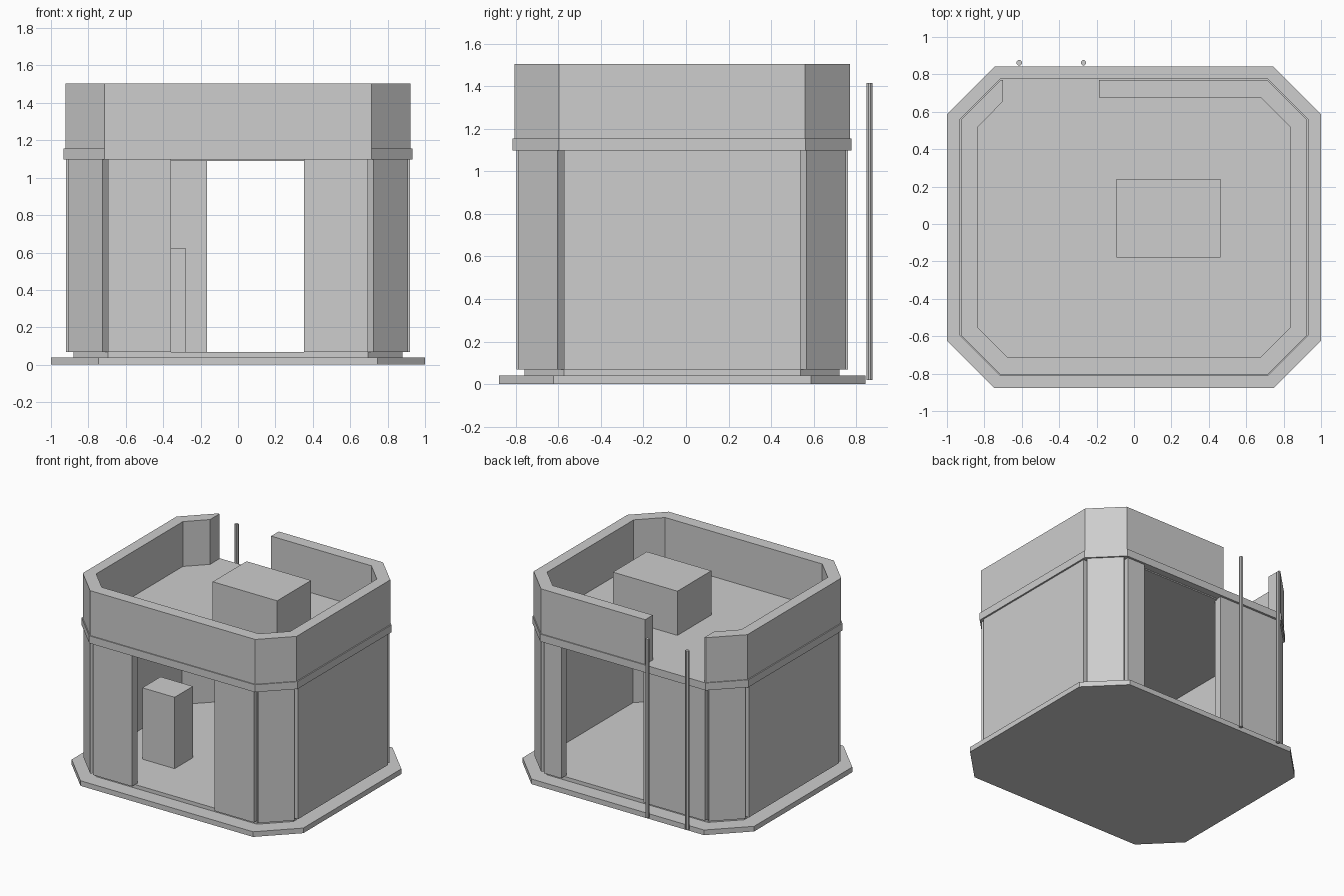
import bpy, bmesh
from math import pi

cube = bpy.data.objects.get("Cube")
if cube:
    bpy.data.objects.remove(cube, do_unlink=True)

grey = bpy.data.materials.new("plain_grey")
grey.use_nodes = True
COLOUR = (0.61, 0.61, 0.61, 1)
grey.diffuse_color = COLOUR
grey.node_tree.nodes["Principled BSDF"].inputs["Base Color"].default_value = COLOUR

CY = -0.018          # the building sits slightly forward of centre
FLOOR, CEILING, LEDGE, ROOF = 0.068, 1.088, 1.097, 1.155


def prism(name, outline, z0, z1):
    """Extrude a flat outline from z0 up to z1."""
    bm = bmesh.new()
    face = bm.faces.new([bm.verts.new((x, y, z0)) for x, y in outline])
    top = bmesh.ops.extrude_face_region(bm, geom=[face])["geom"]
    moved = [v for v in top if isinstance(v, bmesh.types.BMVert)]
    bmesh.ops.translate(bm, verts=moved, vec=(0, 0, z1 - z0))
    bmesh.ops.recalc_face_normals(bm, faces=bm.faces)
    mesh = bpy.data.meshes.new(name)
    bm.to_mesh(mesh)
    bm.free()
    mesh.materials.append(grey)
    obj = bpy.data.objects.new(name, mesh)
    bpy.context.collection.objects.link(obj)


def box(name, x0, x1, y0, y1, z0, z1):
    prism(name, [(x0, y0), (x1, y0), (x1, y1), (x0, y1)], z0, z1)


def octagon(hx, hy, cut):
    """Rectangle with chamfered corners, clockwise from the back right."""
    a, b = hx - cut, hy - cut
    pts = [(a, hy), (hx, b), (hx, -b), (a, -hy),
           (-a, -hy), (-hx, -b), (-hx, b), (-a, hy)]
    return [(x, y + CY) for x, y in pts]


# Stacked slabs
HX, HY, CUT = 0.88, 0.74, 0.185
prism("base_slab", octagon(1.0, 0.86, 0.255), 0, 0.04)
prism("floor_slab", octagon(HX, HY, CUT), 0.04, FLOOR)
prism("ceiling_plate", octagon(HX, HY, CUT), CEILING, LEDGE)
prism("roof_slab", octagon(0.932, 0.796, 0.217), LEDGE, ROOF)

# Walls with front and back doorways, hung just outside the floor edge
PROUD, T = 0.039, 0.065
ax, ay = HX - CUT, HY - CUT
wx, wy = HX + PROUD, HY + PROUD
front, back = CY - wy, CY + wy
for side, s in (("left", 1), ("right", -1)):
    x0, x1 = sorted((s * wx, s * (wx - T)))
    box(side + "_wall", x0, x1, CY - ay, CY + ay, FLOOR, LEDGE)
box("front_wall_right", -ax, -0.357, front, front + T, FLOOR, LEDGE)
box("front_wall_left", 0.353, ax, front, front + T, FLOOR, LEDGE)
box("back_wall_right", -ax, -0.167, back - T, back, FLOOR, LEDGE)
box("back_wall_left", 0.543, ax, back - T, back, FLOOR, LEDGE)

# Diagonal corner panels
OUT, IN = 0.03, 0.016
for side, sx in (("left", 1), ("right", -1)):
    for end, sy in (("front", -1), ("back", 1)):
        pts = [(ax + OUT, HY + OUT), (HX + OUT, ay + OUT),
               (HX - IN, ay - IN), (ax - IN, HY - IN)]
        prism(f"{end}_{side}_corner_panel",
              [(sx * x, CY + sy * y) for x, y in pts], FLOOR, LEDGE)

# Parapet with a gap at the back for the ladder
GAP_L, GAP_R = -0.187, -0.70
outer = octagon(0.923, 0.788, 0.21)
inner = octagon(0.838, 0.694, 0.16)
outer = [(GAP_L, outer[0][1])] + outer + [(GAP_R, outer[0][1])]
inner = [(GAP_L, inner[0][1])] + inner[:-1] + [(GAP_R, 0.656)]
prism("parapet", outer + inner[::-1], ROOF, 1.505)

# Blocks on the roof and indoors
box("roof_block", -0.094, 0.463, -0.178, 0.24, ROOF, 1.50)
box("indoor_block", -0.56, -0.281, -0.38, -0.155, FLOOR, 0.625)

# Ladder poles
for side, x in (("left", -0.27), ("right", -0.614)):
    bpy.ops.mesh.primitive_cylinder_add(vertices=8, radius=0.015, depth=1.395,
                                        location=(x, 0.862, 0.7175),
                                        rotation=(0, 0, pi / 8))
    pole = bpy.context.object
    pole.name = side + "_ladder_pole"
    pole.data.materials.append(grey)
